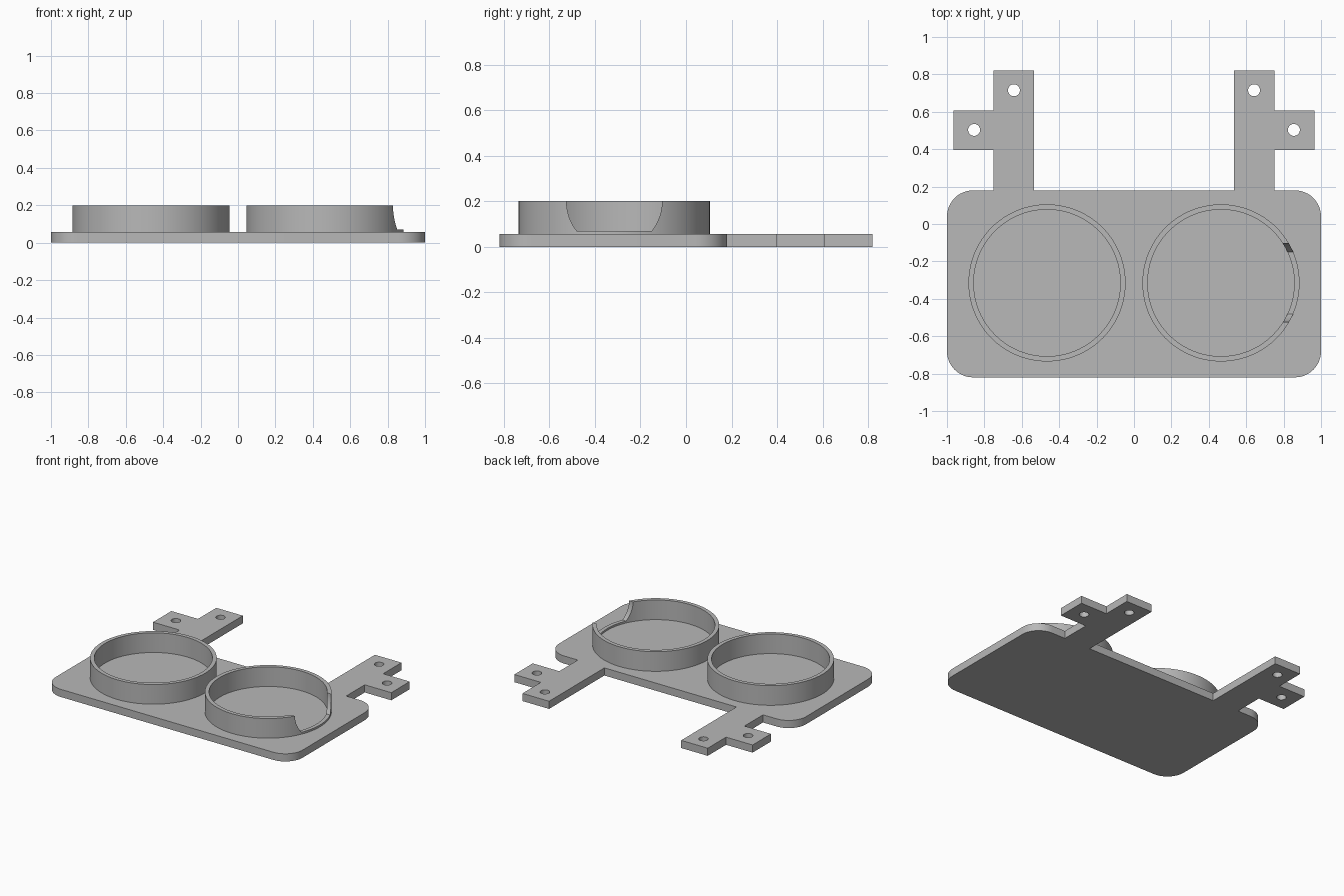
import bpy
import bmesh
from math import cos, sin, pi, asin, radians

cube = bpy.data.objects.get("Cube")
if cube:
    bpy.data.objects.remove(cube, do_unlink=True)

grey = bpy.data.materials.new("plain grey")
grey.use_nodes = True
COLOUR = (0.48, 0.48, 0.48, 1)
grey.diffuse_color = COLOUR
grey.node_tree.nodes["Principled BSDF"].inputs["Base Color"].default_value = COLOUR

THICK = 0.056
RING_TOP = 0.2
RING_Y = -0.315


def arc(cx, cy, r, start, end, steps):
    angles = [start + (end - start) * i / steps for i in range(steps + 1)]
    return [(cx + r * cos(a), cy + r * sin(a)) for a in angles]


def circle(cx, cy, r, steps):
    return arc(cx, cy, r, 0, 2 * pi, steps)[:-1]


def prism(name, outlines, z0, z1):
    """Closed solid from flat outlines; inner outlines become holes."""
    curve = bpy.data.curves.new(name, "CURVE")
    curve.dimensions = "2D"
    curve.fill_mode = "BOTH"
    curve.extrude = (z1 - z0) / 2
    for pts in outlines:
        spline = curve.splines.new("POLY")
        spline.points.add(len(pts) - 1)
        for p, (x, y) in zip(spline.points, pts):
            p.co = (x, y, 0, 1)
        spline.use_cyclic_u = True
    temp = bpy.data.objects.new(name + "_outline", curve)
    bpy.context.collection.objects.link(temp)
    bpy.context.view_layer.update()
    graph = bpy.context.evaluated_depsgraph_get()
    mesh = bpy.data.meshes.new_from_object(temp.evaluated_get(graph))
    bpy.data.objects.remove(temp, do_unlink=True)

    # Weld the caps to the walls
    bm = bmesh.new()
    bm.from_mesh(mesh)
    bmesh.ops.remove_doubles(bm, verts=bm.verts, dist=0.0001)
    bmesh.ops.translate(bm, verts=bm.verts, vec=(0, 0, (z0 + z1) / 2))
    bmesh.ops.recalc_face_normals(bm, faces=bm.faces)
    bm.to_mesh(mesh)
    bm.free()
    mesh.materials.clear()
    mesh.materials.append(grey)
    obj = bpy.data.objects.new(name, mesh)
    bpy.context.collection.objects.link(obj)
    return obj


def activate(obj):
    bpy.ops.object.select_all(action="DESELECT")
    obj.select_set(True)
    bpy.context.view_layer.objects.active = obj


def smooth(obj):
    activate(obj)
    bpy.ops.object.shade_smooth_by_angle(angle=radians(30))


# Base plate with rounded corners and two L-shaped mounting arms
R = 0.14
half = arc(1 - R, -0.82 + R, R, -pi / 2, 0, 12)
half += arc(1 - R, 0.18 - R, R, 0, pi / 2, 12)
half += [(0.75, 0.18), (0.75, 0.395), (0.965, 0.395), (0.965, 0.608),
         (0.75, 0.608), (0.75, 0.82), (0.535, 0.82), (0.535, 0.18)]
outline = half + [(-x, y) for x, y in reversed(half)]
holes = [circle(s * x, y, 0.032, 32)
         for s in (-1, 1) for x, y in ((0.642, 0.715), (0.855, 0.503))]
smooth(prism("base_plate", [outline] + holes, 0, THICK))

# Two round cup walls standing on the plate
rings = {}
for side, name in ((-1, "right_cup_wall"), (1, "left_cup_wall")):
    x = side * 0.465
    rings[name] = prism(name, [circle(x, RING_Y, 0.42, 128),
                               circle(x, RING_Y, 0.392, 128)],
                        THICK - 0.02, RING_TOP)

# Finger notch: a round cut with a flat bottom in the outer side of the left wall
NOTCH_R, DEPTH = 0.21, 0.13
a = asin(DEPTH / NOTCH_R)
profile = arc(RING_Y, RING_TOP, NOTCH_R, -pi, -pi + a, 10)
profile += arc(RING_Y, RING_TOP, NOTCH_R, -a, 0, 10)
profile += [(RING_Y + NOTCH_R, 0.3), (RING_Y - NOTCH_R, 0.3)]
cutter = prism("notch_cutter", [profile], 0.6, 1.0)
cutter.rotation_euler = (pi / 2, 0, pi / 2)
cutter.hide_render = True

wall = rings["left_cup_wall"]
cut = wall.modifiers.new("notch", "BOOLEAN")
cut.operation = "DIFFERENCE"
cut.solver = "EXACT"
cut.object = cutter
bpy.context.view_layer.update()
activate(wall)
bpy.ops.object.modifier_apply(modifier=cut.name)
bpy.data.objects.remove(cutter, do_unlink=True)

for ring in rings.values():
    smooth(ring)
